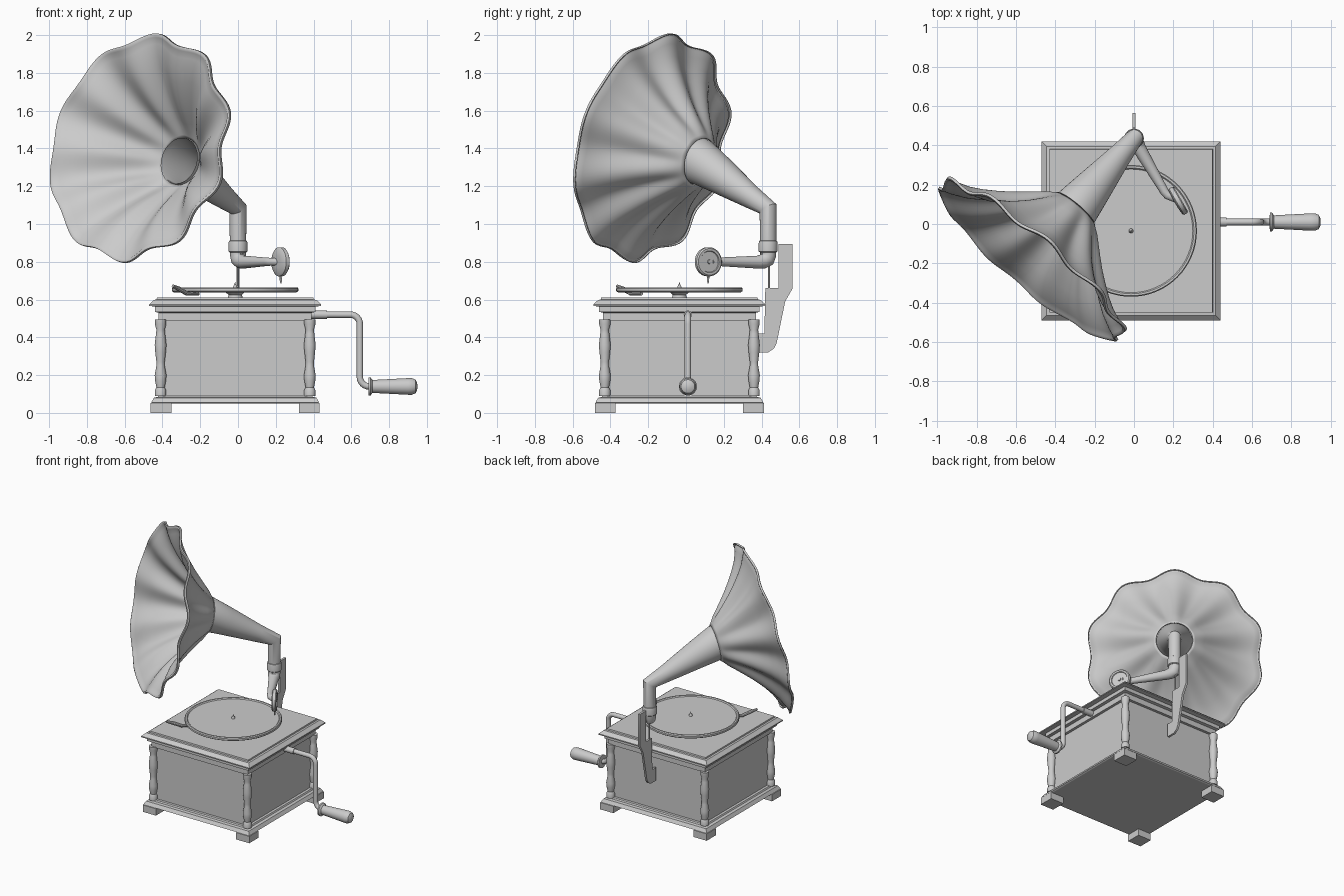
import bpy, bmesh, math
from mathutils import Vector, Matrix

if "Cube" in bpy.data.objects:
    bpy.data.objects.remove(bpy.data.objects["Cube"])

CX, CY = -0.015, -0.035          # cabinet centre


def finish(name, verts, faces, angle=35):
    me = bpy.data.meshes.new(name)
    me.from_pydata([tuple(v) for v in verts], [], faces)
    bm = bmesh.new()
    bm.from_mesh(me)
    bmesh.ops.recalc_face_normals(bm, faces=bm.faces)
    bm.to_mesh(me)
    bm.free()
    me.shade_smooth()
    me.set_sharp_from_angle(angle=math.radians(angle))
    ob = bpy.data.objects.new(name, me)
    bpy.context.collection.objects.link(ob)
    return ob


def skin(name, rings, caps=(True, True), angle=35):
    """Join a list of equal-sized rings into a surface."""
    n = len(rings[0])
    verts = [v for r in rings for v in r]
    faces = [(i * n + j, i * n + (j + 1) % n, (i + 1) * n + (j + 1) % n, (i + 1) * n + j)
             for i in range(len(rings) - 1) for j in range(n)]
    if caps[0]:
        faces.append(tuple(range(n)))
    if caps[1]:
        faces.append(tuple(range(len(verts) - n, len(verts))))
    return finish(name, verts, faces, angle)


def lathe(name, profile, origin=(0, 0, 0), axis=(0, 0, 1), n=32):
    """Turn (radius, height) points about an axis."""
    q = Vector((0, 0, 1)).rotation_difference(Vector(axis))
    o = Vector(origin)
    rings = [[o + q @ Vector((r * math.cos(a), r * math.sin(a), h))
              for a in (2 * math.pi * k / n for k in range(n))] for r, h in profile]
    return skin(name, rings)


def square_stack(name, profile):
    """Square moulding from (half width, z) points around the cabinet centre."""
    return skin(name, [[Vector((CX + sx * h, CY + sy * h, z))
                        for sx, sy in ((-1, -1), (1, -1), (1, 1), (-1, 1))] for h, z in profile], angle=20)


def box(name, x0, x1, y0, y1, z0, z1):
    return skin(name, [[Vector(p + (z,)) for p in ((x0, y0), (x1, y0), (x1, y1), (x0, y1))]
                       for z in (z0, z1)])


def tube(name, path, radii, n=24, caps=(True, True)):
    """Round tube with mitred joints along a path."""
    P = [Vector(p) for p in path]
    d = [(b - a).normalized() for a, b in zip(P, P[1:])]
    u = d[0].orthogonal().normalized()
    rings, prev = [], d[0]
    for i, c in enumerate(P):
        tin, tout = d[max(i - 1, 0)], d[min(i, len(d) - 1)]
        u = prev.rotation_difference(tin) @ u
        prev = tin
        w, m = tin.cross(u), (tin + tout).normalized()
        ring = []
        for k in range(n):
            a = 2 * math.pi * k / n
            v = (u * math.cos(a) + w * math.sin(a)) * radii[i]
            ring.append(c + v - tin * (v.dot(m) / tin.dot(m)))
        rings.append(ring)
    return skin(name, rings, caps)


def arc(c, a, b, r, steps=6):
    """Quarter bend: c + r*(a cos t + b sin t)."""
    c, a, b = Vector(c), Vector(a), Vector(b)
    ts = [math.pi / 2 * k / steps for k in range(steps + 1)]
    return [c + r * (a * math.cos(t) + b * math.sin(t)) for t in ts]


# cabinet
square_stack("cabinet_base", [(.435, .05), (.445, .055), (.43, .08), (.41, .085), (.405, .095)])
square_stack("cabinet_body", [(.385, .08), (.385, .54)])
square_stack("cabinet_lid", [(.405, .49), (.405, .53), (.425, .535), (.425, .562), (.455, .567),
                             (.455, .575), (.43, .598), (.416, .6), (.414, .61)])
column = [(.03, .09), (.03, .12), (.022, .135), (.029, .17), (.031, .20), (.022, .25), (.022, .27),
          (.028, .32), (.031, .36), (.024, .42), (.022, .44), (.03, .47), (.03, .495)]
for i, (sx, sy) in enumerate(((-1, -1), (1, -1), (1, 1), (-1, 1))):
    lathe(f"corner_column_{i}", column, (CX + sx * .395, CY + sy * .395, 0), n=20)
    xs = sorted((CX + sx * .447, CX + sx * .337))
    ys = sorted((CY + sy * .447, CY + sy * .337))
    box(f"foot_{i}", *xs, *ys, 0, .052)

# turntable
lathe("turntable", [(.04, .61), (.035, .625), (.05, .638), (.325, .638), (.335, .645), (.335, .658),
                    (.33, .665), (.32, .665), (.314, .658), (.02, .658)], (CX, CY, 0), n=64)
lathe("spindle", [(.012, .655), (.011, .668), (.004, .68), (.001, .692)], (CX, CY, 0), n=16)
tube("brake_lever", [(-.345, -.365, .672), (-.31, -.33, .655), (-.27, -.29, .632), (-.21, -.235, .63)],
     [.008, .013, .012, .009], n=10)

# crank
crank = ([(.40, .01, .52), (.46, .01, .52)]
         + arc((.595, .01, .47), (0, 0, 1), (1, 0, 0), .05)
         + arc((.695, .01, .19), (-1, 0, 0), (0, 0, -1), .05) + [(.72, .01, .14)])
tube("crank_rod", crank, [.017] * len(crank), n=16)
lathe("crank_collar", [(.022, .38), (.022, .47)], (0, .01, .52), (1, 0, 0), n=20)
lathe("crank_handle", [(.03, .69), (.048, .692), (.048, .702), (.034, .712), (.035, .73), (.044, .90),
                       (.044, .92), (.036, .94), (.02, .948), (.004, .95)], (0, .01, .14), (1, 0, 0))

# rear bracket and support rod
bracket = [(.49, .895), (.565, .895), (.565, .66), (.525, .59), (.48, .37), (.465, .34), (.435, .32),
           (.37, .32), (.37, .42), (.415, .42), (.42, .66), (.49, .66)]
skin("rear_bracket", [[Vector((x, y, z)) for y, z in bracket] for x in (-.008, .008)])
tube("support_rod", [(0, .44, .64), (0, .44, .82)], [.006, .006], n=10)

# tone arm and sound box
tube("tone_arm", [(0, .435, .88), (0, .435, .835), (.004, .427, .813), (.015, .408, .802), (.03, .38, .798),
                  (.155, .165, .80), (.17, .147, .80), (.215, .128, .80)],
     [.042, .042, .041, .038, .034, .022, .021, .02])
lathe("sound_box", [(.03, -.02), (.07, -.016), (.077, -.01), (.077, .01), (.07, .016),
                    (.058, .016), (.055, .01), (.012, .01), (.01, .016)],
      (.225, .118, .80), (.86, .5, 0), n=40)
lathe("needle", [(.002, .685), (.006, .70), (.007, .73)], (.227, .117, 0), n=10)

# horn neck with mitred elbow and collar
N = Vector((-.635, -.743, .211)).normalized()
throat = Vector((-.3, .075, 1.33))
elbow = Vector((0, .435, 1.08))
neck = [Vector((0, .435, .87)), elbow] + [elbow.lerp(throat, t) for t in (.25, .5, .75, 1)] + [throat + N * .02]
tube("horn_neck", neck, [.043, .045, .062, .082, .102, .121, .125], n=40, caps=(True, False))
lathe("neck_collar", [(.044, .85), (.05, .855), (.05, .90), (.047, .91), (.044, .912)], (0, .435, 0))

# fluted horn bell with rolled rim
U = (Vector((0, 0, 1)) - N * N.z).normalized()
V = N.cross(U)
bell = [(0, .126), (.015, .142), (.04, .172), (.08, .209), (.125, .252), (.17, .297), (.22, .354), (.27, .418),
        (.31, .48), (.34, .545), (.352, .58), (.360, .588), (.358, .597), (.346, .598)]
rings = []
for s, r in bell:
    t = max(0, (r - .13) / .46)
    ring = []
    for k in range(160):
        a = 2 * math.pi * k / 160
        w = math.cos(10 * a)
        rr = r + (.02 * t + .014 * math.sin(math.pi * min(t, 1))) * w
        ring.append(throat + N * (s - .012 * t * t * w) + (U * math.cos(a) + V * math.sin(a)) * rr)
    rings.append(ring)
horn = skin("horn_bell", rings, (False, False), angle=60)
sol = horn.modifiers.new("thickness", 'SOLIDIFY')
sol.thickness = .006
sol.offset = 0
